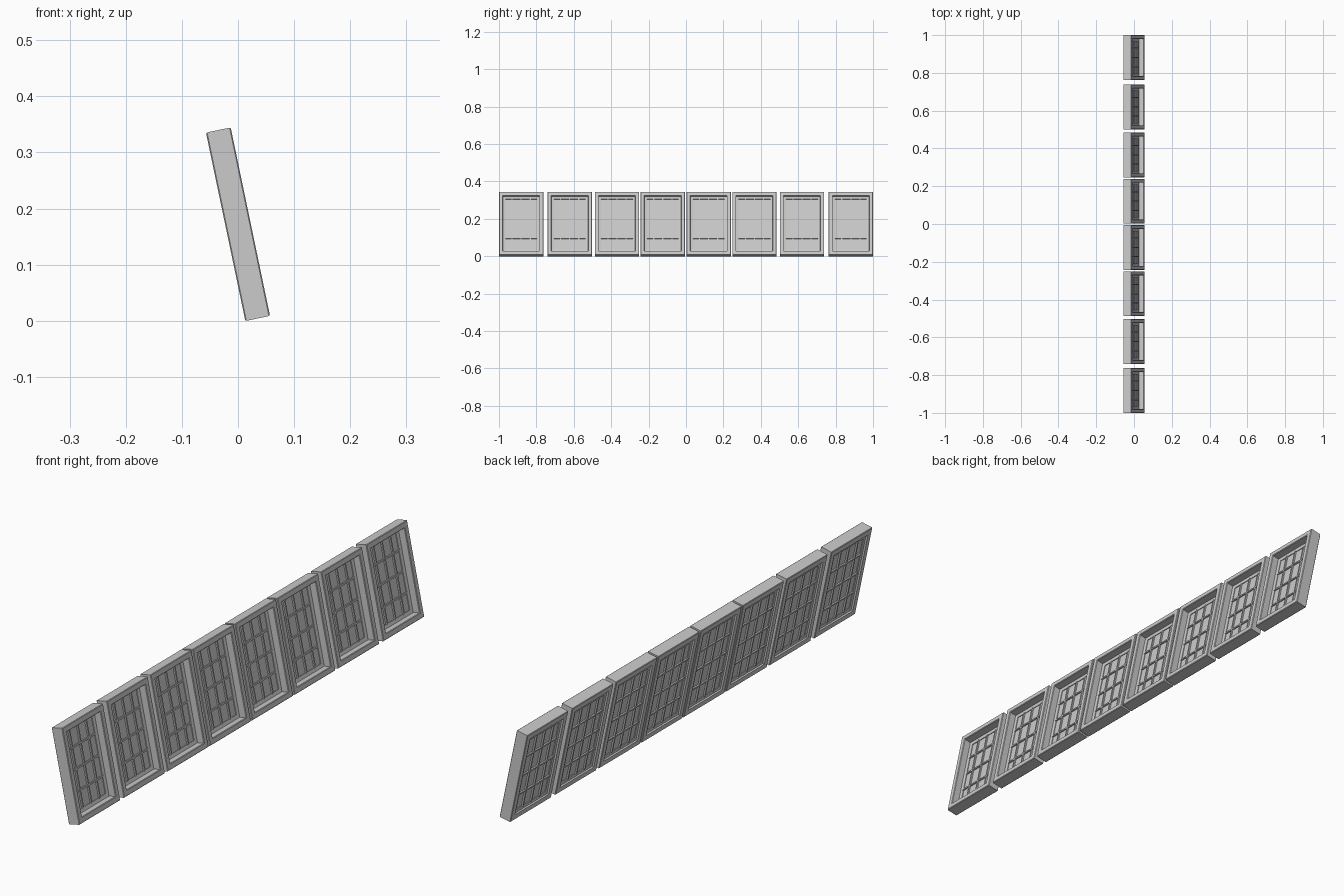
import bpy, bmesh, math
from mathutils import Matrix, Vector

if "Cube" in bpy.data.objects:
    bpy.data.objects.remove(bpy.data.objects["Cube"])

W, H = 0.237, 0.343           # panel width and length
TILT = math.radians(-11.8)    # lean towards -x
CENTRES = [-0.8815, -0.622, -0.369, -0.124, 0.121, 0.366, 0.620, 0.8815]

# frame cross-section: (inset from the outer edge, depth along the panel normal)
SECTION = [(0, -0.0205), (0, 0.0205), (0.002, 0.0225), (0.019, 0.0225),
           (0.021, 0.0205), (0.021, -0.005), (0.034, -0.007), (0.034, -0.016),
           (0.021, -0.016), (0.021, -0.0225), (0.002, -0.0225)]


def add_box(bm, size, pos):
    m = Matrix.Translation(pos) @ Matrix.Diagonal((*size, 1))
    bmesh.ops.create_cube(bm, size=1, matrix=m)


def finish(bm, name):
    bmesh.ops.recalc_face_normals(bm, faces=bm.faces)
    me = bpy.data.meshes.new(name)
    bm.to_mesh(me)
    bm.free()
    return me


# mitred picture-style frame
bm = bmesh.new()
rings = []
for inset, d in SECTION:
    a, b = W / 2 - inset, H / 2 - inset
    rings.append([bm.verts.new((d, sy * a, sz * b))
                  for sy, sz in ((-1, -1), (1, -1), (1, 1), (-1, 1))])
for i, r in enumerate(rings):
    s = rings[(i + 1) % len(rings)]
    for k in range(4):
        n = (k + 1) % 4
        bm.faces.new((r[k], r[n], s[n], s[k]))
frame = finish(bm, "frame")

# thin infill pane held in the frame
bm = bmesh.new()
add_box(bm, (0.004, W - 0.060, H - 0.060), (-0.0115, 0, 0))
pane = finish(bm, "pane")

# three upright and three cross bars, standing proud on both sides
bm = bmesh.new()
ow, oh = W - 0.042, H - 0.042
for i in (-1, 0, 1):
    add_box(bm, (0.015, 0.006, oh - 0.022), (-0.0115, i * ow / 4, 0))
    add_box(bm, (0.014, ow - 0.022, 0.006), (-0.0115, 0, i * oh / 4))
bars = finish(bm, "bars")

# row of leaning panels
rot = Matrix.Rotation(TILT, 4, 'Y')
half_z = max(abs((rot @ v.co).z) for v in frame.vertices)
for i, y in enumerate(CENTRES):
    for name, me in (("panel_frame", frame), ("panel_pane", pane), ("panel_bars", bars)):
        ob = bpy.data.objects.new(f"{name}_{i + 1}", me)
        ob.matrix_world = Matrix.Translation(Vector((0, y, half_z))) @ rot
        bpy.context.collection.objects.link(ob)
